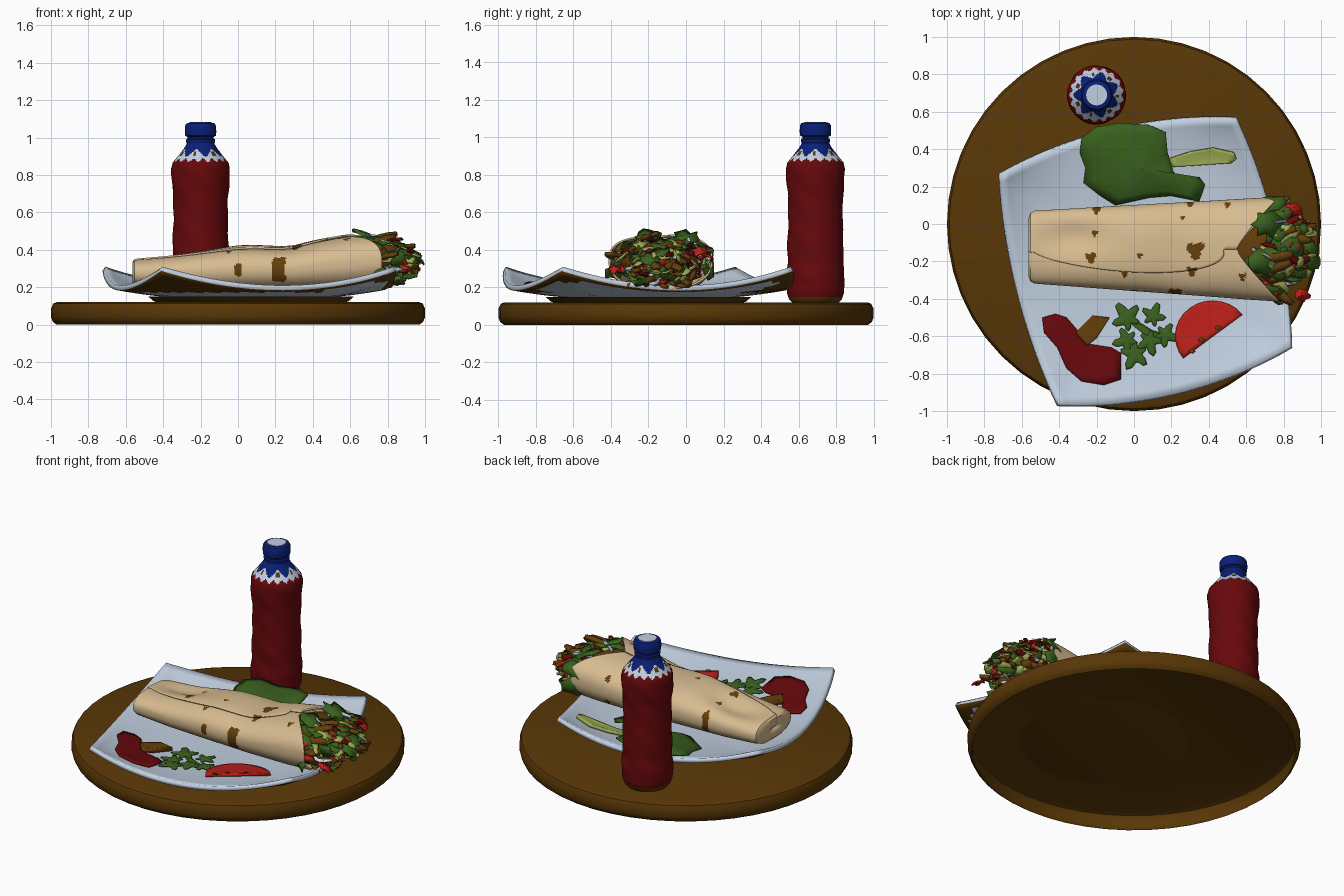
import bpy, bmesh, math, random
from math import sin, cos, pi
from mathutils import Vector
from mathutils.bvhtree import BVHTree

if "Cube" in bpy.data.objects:
    bpy.data.objects.remove(bpy.data.objects["Cube"])
random.seed(4)

def mat(name, r, g, b):
    m = bpy.data.materials.new(name)
    m.diffuse_color = (r, g, b, 1)
    m.use_nodes = True
    m.node_tree.nodes["Principled BSDF"].inputs["Base Color"].default_value = m.diffuse_color
    return m

BROWN = mat("wood brown", .098, .038, .002)
WHITE = mat("pale china", .54, .63, .75)
TAN = mat("flatbread tan", .68, .50, .28)
DRED = mat("dark red", .135, .0025, .0035)
RED = mat("tomato red", .50, .014, .01)
GREEN = mat("leaf green", .042, .12, .013)
LIME = mat("pale green", .34, .42, .09)
BLUE = mat("cap blue", .003, .014, .18)
TOAST = mat("toasted brown", .13, .048, .003)

def add(name, verts, faces, mats, rule=None, thick=0, offset=-1, smooth=True, angle=40):
    me = bpy.data.meshes.new(name)
    me.from_pydata([tuple(v) for v in verts], [], faces)
    for m in mats:
        me.materials.append(m)
    if rule:
        for p in me.polygons:
            p.material_index = rule(p.center)
    ob = bpy.data.objects.new(name, me)
    bpy.context.collection.objects.link(ob)
    if thick:
        s = ob.modifiers.new("thickness", 'SOLIDIFY')
        s.thickness, s.offset = thick, offset
    if smooth:
        bpy.ops.object.select_all(action='DESELECT')
        ob.select_set(True)
        bpy.context.view_layer.objects.active = ob
        bpy.ops.object.shade_smooth_by_angle(angle=math.radians(angle))
    return ob

def grid(fn, nu, nv, wrap=False):
    """rows along v, columns along u; wrap closes u"""
    verts = [fn(i, j) for j in range(nv) for i in range(nu)]
    cols = nu if wrap else nu - 1
    faces = [(j*nu+i, j*nu+(i+1) % nu, (j+1)*nu+(i+1) % nu, (j+1)*nu+i)
             for j in range(nv-1) for i in range(cols)]
    return verts, faces

def lathe(name, prof, cx, cy, n, mats, rule=None, twist=lambda a, z: 1, bottom=True):
    def fn(i, j):
        r, z = prof[j]
        a = 2*pi*i/n
        r *= twist(a, z)
        return (cx+r*cos(a), cy+r*sin(a), z)
    v, f = grid(fn, n, len(prof), True)
    if bottom:
        f.append(tuple(range(n))[::-1])
    f.append(tuple(range((len(prof)-1)*n, len(prof)*n)))
    return add(name, v, f, mats, rule)

def interp(pts, x):
    for (a, b), (c, d) in zip(pts, pts[1:]):
        if x <= c:
            return b + (d-b)*max(0, x-a)/(c-a)
    return pts[-1][1]

# round wooden board, hollow underneath
lathe("board", [(.97, 0), (.99, .015), (1, .04), (1, .085), (.988, .112), (.97, .12)], 0, 0, 48, [BROWN], bottom=False)

# square plate with raised corners
A, B, C, D = Vector((-.71, .262)), Vector((.54, .558)), Vector((.832, -.655)), Vector((-.402, -.96))
N = 33
def plate_pt(i, j):
    u, v = 2*i/(N-1)-1, 2*j/(N-1)-1
    p = ((D*(1-u)+C*(1+u))*(1-v) + (A*(1-u)+B*(1+u))*(1+v))/4
    p = p + Vector((.97, .24))*.07*u*(1-v*v) + Vector((-.24, .97))*.1*v*(1-u*u)
    s = max(abs(u), abs(v))
    return (p.x, p.y, .16 + .05*s**2.5 + .1*abs(u*v)**2)
pv, pf = grid(plate_pt, N, N)
def under(c):                                     # brown underside, pale corners and rim
    return int(c.z < .2 or (c.x > .45 and c.z < .25))
plate = add("plate", pv, pf, [WHITE, WHITE, BROWN, WHITE], under, thick=.028)
plate.modifiers[0].material_offset = 2
plate.modifiers[0].material_offset_rim = 0
for k, p in enumerate(plate.data.polygons):
    if min(k % (N-1), k // (N-1), N-2-k % (N-1), N-2-k // (N-1)) == 0:
        p.material_index = 0
lathe("plate_foot", [(.5, .118), (.52, .125), (.55, .15)], .07, -.2, 40, [BROWN])
bvh = BVHTree.FromPolygons([Vector(v) for v in pv], pf)

def plate_z(x, y):
    hit = bvh.ray_cast(Vector((x, y, 1)), Vector((0, 0, -1)))[0]
    return hit.z if hit else .215

def drape(name, outline, m, lift=.008, thick=.006, dome=0, wave=0, rings=5):
    """lay a flat shape on the plate"""
    area = sum(a[0]*b[1]-b[0]*a[1] for a, b in zip(outline, outline[1:]+outline[:1]))
    if area < 0:
        outline = outline[::-1]
    n = len(outline)
    cx, cy = sum(p[0] for p in outline)/n, sum(p[1] for p in outline)/n
    def fn(i, j):
        t = .02 + .98*j/rings
        x, y = cx+(outline[i][0]-cx)*t, cy+(outline[i][1]-cy)*t
        return (x, y, plate_z(x, y)+lift+dome*(1-t*t)+wave*t*sin(17*x+11*y))
    v, f = grid(fn, n, rings+1, True)
    f = [q[::-1] for q in f] + [tuple(range(n))]
    add(name, v, f, [m], thick=thick)

# garnishes on the plate
drape("lettuce_leaf", [(-.29, .38), (-.28, .46), (-.2, .52), (-.08, .54), (.08, .53), (.17, .49), (.18, .38),
      (.21, .28), (.3, .2), (.35, .25), (.38, .21), (.35, .12), (.2, .15), (.08, .14), (-.1, .1), (-.18, .15),
      (-.27, .22), (-.26, .3)], GREEN, .02, .008, .035, .015)
drape("cucumber_slice", [(.19, .35), (.3, .385), (.42, .405), (.53, .38), (.545, .345), (.52, .325), (.3, .31), (.2, .305)],
      LIME, .022, .02)
drape("sauce", [(-.49, -.5), (-.42, -.48), (-.36, -.5), (-.3, -.57), (-.25, -.64), (-.12, -.66), (-.07, -.69), (-.07, -.83),
      (-.16, -.86), (-.28, -.84), (-.36, -.77), (-.41, -.66), (-.48, -.58)], DRED, .008, .008, .006)
drape("meat_piece", [(-.31, -.58), (-.22, -.49), (-.13, -.5), (-.2, -.61), (-.25, -.65)], TOAST, .03, .025)
drape("tomato_slice", [(.42+.2*cos(.66+pi*k/14), -.6+.19*sin(.66+pi*k/14)) for k in range(15)], RED, .018, .016)
for k, (x, y) in enumerate([(.36, -.62), (.45, -.555), (.31, -.68)]):
    drape(f"tomato_seed_{k}", [(x+.018*cos(a), y+.012*sin(a)) for a in range(6)], TOAST, .022, .004, rings=1)
for k, (x, y, r, d) in enumerate([(-.03, -.51, .1, 2.2), (.01, -.69, .095, 4.2), (.1, -.5, .08, 1.2),
                                  (.16, -.59, .08, -.3), (.08, -.62, .085, 5), (-.03, -.62, .085, 3.4)]):
    rad = [(2*pi*q/24, r*(.72+.26*cos(5*(2*pi*q/24-d)))*(.85+.25*cos(2*pi*q/24-d))) for q in range(24)]
    drape(f"parsley_{k}", [(x+w*cos(a), y+w*sin(a)) for a, w in rad], GREEN, .014, .005, .008)
drape("parsley_stem", [(-.06, -.5), (-.04, -.49), (.1, -.58), (.24, -.62), (.23, -.63), (.08, -.61)], GREEN, .014, .006)

# rolled flatbread, an open spiral with an overlapping flap
XS = [-.53, -.3, 0, .3, .6, .8]
half_w = list(zip(XS, [.185, .2, .22, .238, .258, .268]))
top_z = list(zip(XS, [.35, .375, .415, .425, .475, .495]))
bot_z = list(zip(XS, [.2, .185, .18, .18, .185, .2]))
NA, NX = 170, 140
def wrap_pt(i, j):
    w = i/(NA-1)
    t = max(0, (j-4)/(NX-5))
    edge = pi/2 + .5*sin(pi*min(1, t*1.05+.02))**.6
    a = edge - w*(2*pi+.9)
    scale = 1.04 - .12*max(0, (w-.72)/.28) - .03*w
    end = .77 - (.22*(1-abs(cos(a))) if sin(a) > 0 else 0)
    x = -.53 + (end+.53)*t
    if j < 4:                                   # folded closed end
        scale *= (.02, .45, .8, .95)[j]
        x = (-.55, -.56, -.56, -.55)[j]
    hw, tz, bz = interp(half_w, x), interp(top_z, x), interp(bot_z, x)
    c, s = cos(a), sin(a)
    y = -.125 - .012*t + hw*scale*math.copysign(abs(c)**.8, c)
    z = (tz+bz)/2 + (tz-bz)/2*scale*math.copysign(abs(s)**.85, s)
    if s > 0:                                   # soft dents in the flap
        z -= .04*math.exp(-((x+.32)/.17)**2-((y+.07)/.09)**2) + .012*math.exp(-((x-.25)/.12)**2)*s
    return (x, y, z)
SPOTS = [(-.23, -.18, .035), (-.21, -.05, .02), (.33, -.14, .055), (.31, -.25, .03), (.26, .03, .016), (.03, -.17, .016),
         (.5, .1, .018), (.22, -.37, .04), (0, -.36, .018), (.58, -.28, .025), (-.05, -.27, .02), (.3, .12, .035), (-.2, .07, .025)]
def spot(c):
    return int(c.z > .23 and any(math.hypot(c.x-x, c.y-y) < r*(.8+.2*sin(3*math.atan2(c.y-y, c.x-x))) for x, y, r in SPOTS))
v, f = grid(wrap_pt, NA, NX)
add("flatbread_wrap", v, f, [TAN, TOAST], spot, thick=.01, offset=0)

# filling core
def core_pt(i, j):
    a, b = 2*pi*i/24, pi/2*j/10
    return (.52+.34*sin(b), -.135+.24*cos(a)*max(.03, cos(b))**.6, .34+.12*sin(a)*max(.03, cos(b))**.6)
v, f = grid(core_pt, 24, 11, True)
add("filling_core", v, f, [TOAST])

# loose filling pieces: curled strips spilling out of the open end
def pieces(name, m, count, length, width, curl, thick, reach=0):
    verts, faces = [], []
    for _ in range(count):
        a, r = random.uniform(0, 2*pi), random.random()**.5
        base = Vector((.68+reach+.17*(1-r*r), -.135+.235*r*cos(a), .34+.12*r*sin(a)))
        d = Vector((1, .5*r*cos(a)+random.uniform(-.8, .8), .15*sin(a)+random.uniform(-.3, .25))).normalized()
        n = Vector((.35, r*cos(a)+random.uniform(-.3, .3), r*sin(a)*1.3+random.uniform(-.1, .6)))
        side = d.cross(n).normalized()
        n = side.cross(d).normalized()
        L, W = length*random.uniform(.7, 1.3), width*random.uniform(.7, 1.3)
        k0, ph = len(verts), random.uniform(0, 6)
        for q in range(6):
            t = q/5
            hw = W/2*(.35+.65*sin(pi*(.12+.8*t)))*(1+.25*sin(ph+q*2.4))
            for e in (-1, 0, 1):
                p = base + d*L*(t-.4) + side*e*hw + n*curl*(sin(pi*t)-.5*abs(e)+.4*sin(ph+q))
                p.x = min(p.x, .997)
                p.y = min(max(p.y, -.43), .145)
                p.z = min(max(p.z, .205), .505)
                verts.append(p)
        faces += [(k0+q*3+e, k0+q*3+e+1, k0+q*3+e+4, k0+q*3+e+3) for q in range(5) for e in (0, 1)]
    add(name, verts, faces, [m], thick=thick, offset=0, angle=50)
pieces("filling_lettuce", GREEN, 30, .2, .11, .02, .006)
pieces("filling_meat", TOAST, 38, .2, .05, .012, .02, .01)
pieces("filling_tomato", RED, 15, .16, .05, .01, .012, .01)
pieces("filling_cabbage", DRED, 22, .18, .045, .02, .008, .01)
pieces("filling_cucumber", LIME, 27, .17, .075, .012, .01, .025)
pieces("filling_onion", WHITE, 8, .16, .022, .03, .008, .015)
# larger salad leaves and cucumber slices lying across the top of the opening
for name, m, spots in (("top_leaf", GREEN, [(.72, .0, .47, .08), (.69, -.2, .475, .08), (.94, -.19, .36, .07)]),
                       ("top_cucumber", LIME, [(.84, -.06, .43, .075), (.81, -.24, .43, .05)]),
                       ("top_tomato", RED, [(.85, .07, .4, .05), (.9, -.38, .3, .04)])):
    for k, (x, y, z, r) in enumerate(spots):
        ring = [(2*pi*q/14, r*(1+.22*sin(3*q+k))) for q in range(14)]
        vs = [(min(.998, x+w*cos(a)), y+w*sin(a)*.85, z-.45*w*cos(a)+.008*sin(4*a)) for a, w in ring] + [(x, y, z+.012)]
        add(f"{name}_{k}", vs, [(q, (q+1) % 14, 14) for q in range(14)], [m], thick=.008)

# sauce bottle: twisted red body, ragged pale band, blue neck
KEYS = [(.12, .125), (.135, .14), (.17, .152), (.26, .156), (.33, .148), (.4, .15), (.55, .145), (.68, .146), (.76, .154),
        (.83, .157), (.865, .15), (.9, .122), (.94, .09), (.965, .075), (.985, .072)]
zs = [.12, .135, .15] + [.17+.02*k for k in range(35)] + [.862+.004*k for k in range(27)] + [.975, .985]
def bottle_colour(c):
    a = math.atan2(c.y-.69, c.x+.2)/(2*pi)
    tooth = abs((a*7) % 1 - .5)*2
    small = abs((a*17) % 1 - .5)*2
    if c.z < .145:
        return 3
    if .9 < c.z < .925 and tooth > .72 and (a*7) % 2 > .6:
        return 3
    return 2 if c.z > .893+.05*tooth else (1 if c.z > .868+.022*small else 0)
lathe("bottle", [(interp(KEYS, z), z) for z in zs], -.2, .69, 112, [DRED, WHITE, BLUE, BROWN], bottle_colour,
      lambda a, z: 1+.015*sin(5*a+36*z)*(1 if .2 < z < .84 else 0))
lathe("bottle_cap", [(.06, .965), (.074, .97), (.078, .98), (.078, .99), (.07, .995), (.07, 1.003), (.082, 1.01),
      (.084, 1.03), (.083, 1.062), (.076, 1.075), (.06, 1.08)], -.2, .69, 32, [BLUE])
lathe("cap_top", [(.056, 1.078), (.056, 1.083)], -.2, .69, 24, [WHITE])
